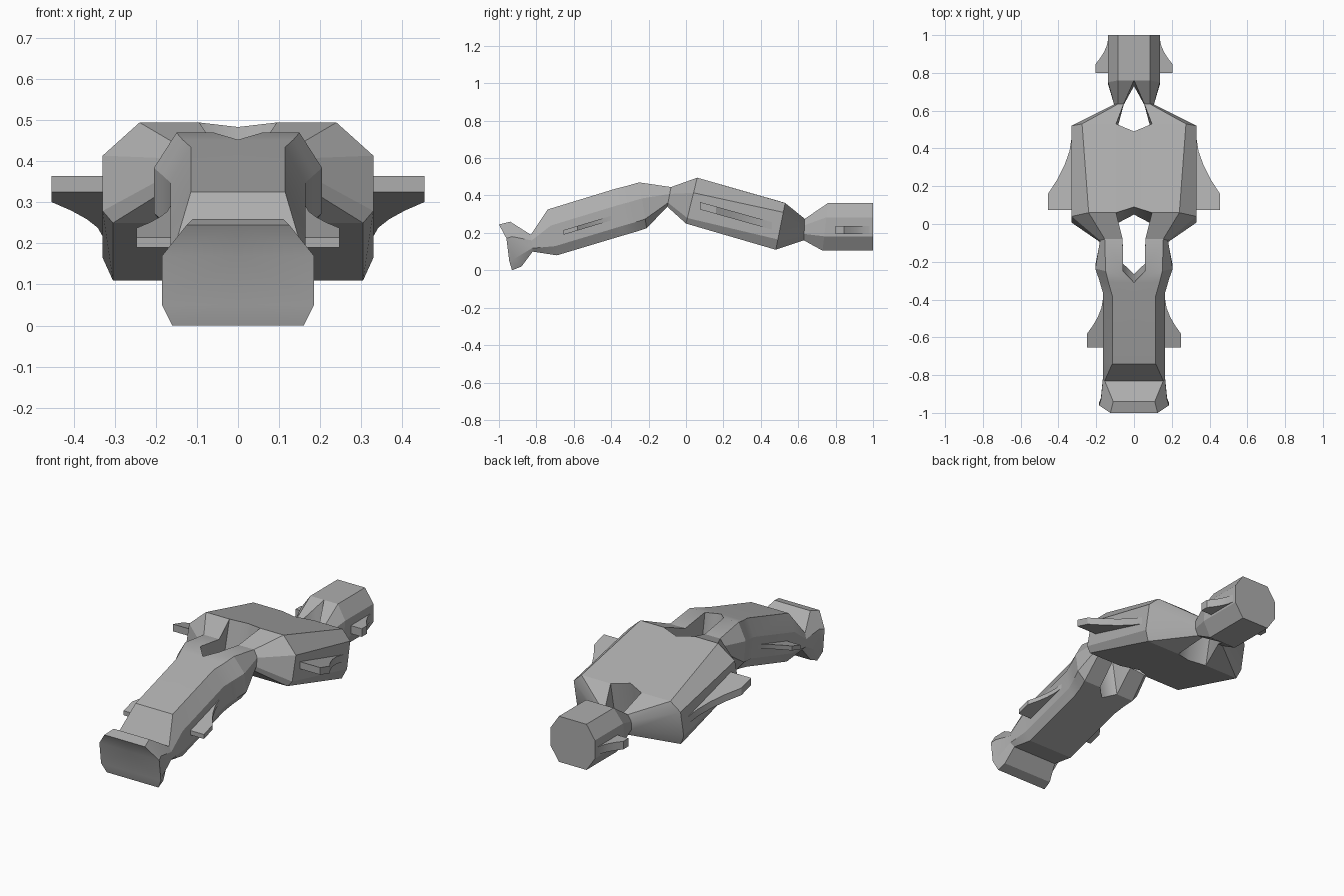
import bpy
import bmesh
from math import radians

old = bpy.data.objects.get("Cube")
if old:
    bpy.data.objects.remove(old, do_unlink=True)

# One plain grey for the whole craft
HULL_GREY = (0.42, 0.42, 0.42, 1.0)
grey = bpy.data.materials.new("hull_grey")
grey.use_nodes = True
grey.diffuse_color = HULL_GREY
grey.node_tree.nodes["Principled BSDF"].inputs["Base Color"].default_value = HULL_GREY


def finish(name, bm):
    """Turn a half-model bmesh into an object mirrored across x = 0."""
    mesh = bpy.data.meshes.new(name)
    bm.to_mesh(mesh)
    bm.free()
    mesh.materials.append(grey)
    for poly in mesh.polygons:
        poly.use_smooth = True
    mesh.set_sharp_from_angle(angle=radians(25))
    obj = bpy.data.objects.new(name, mesh)
    bpy.context.collection.objects.link(obj)
    mirror = obj.modifiers.new("mirror", 'MIRROR')
    mirror.use_axis[0] = True
    mirror.use_clip = True
    return obj


def loft(rings, closed=True, cap_start=False, cap_end=False):
    """Skin a row of rings, leaving the mirror plane open."""
    bm = bmesh.new()
    rows = [[bm.verts.new(p) for p in ring] for ring in rings]
    count = len(rows[0])
    for a, b in zip(rows, rows[1:]):
        for j in range(count if closed else count - 1):
            k = (j + 1) % count
            quad = (a[j], a[k], b[k], b[j])
            if any(v.co.x > 0.001 for v in quad):
                bm.faces.new(quad)
    if cap_start:
        bm.faces.new(rows[0][::-1])
    if cap_end:
        bm.faces.new(rows[-1])
    bm.faces.ensure_lookup_table()
    return bm


def section(top, bottom, widths, inner=0.0, upper=0.35, lower=0.2):
    """Half of a chamfered cross-section between two (y, z) points."""
    def at(x, t):
        return (x, top[0] + (bottom[0] - top[0]) * t, top[1] + (bottom[1] - top[1]) * t)
    x_top, x_side, x_bottom = widths
    return [at(inner, 0), at(x_top, 0), at(x_side, upper),
            at(x_side, 1 - lower), at(x_bottom, 1), at(inner, 1)]


# Cross-sections shared by neighbouring parts
torso_front = section((0.06, 0.495), (0.0, 0.25), (0.24, 0.33, 0.305), 0.095, 0.33, 0.12)
torso_back = section((0.53, 0.36), (0.48, 0.11), (0.275, 0.33, 0.305), 0.095, 0.2, 0.22)
engine_front = section((0.76, 0.36), (0.73, 0.105), (0.085, 0.137, 0.085), 0.0, 0.3, 0.3)
engine_back = section((1.0, 0.36), (1.0, 0.105), (0.085, 0.137, 0.085), 0.0, 0.3, 0.3)
slim = (0.115, 0.165, 0.14)

# Neck that forks into two arms reaching the torso
finish("neck_and_arms", loft([
    section((-0.83, 0.19), (-0.82, 0.10), (0.155, 0.165, 0.14)),
    section((-0.74, 0.325), (-0.69, 0.08), slim),
    section((-0.38, 0.435), (-0.33, 0.188), slim),
    section((-0.31, 0.453), (-0.265, 0.207), (0.135, 0.185, 0.15)),
    section((-0.25, 0.47), (-0.21, 0.225), (0.15, 0.205, 0.165), 0.058),
    section((-0.08, 0.445), (-0.10, 0.34), (0.155, 0.18, 0.16), 0.06),
    torso_front], cap_start=True))

# Torso sides with a long recessed slot along the lower edge
bm = loft([torso_front, torso_back])
bmesh.ops.inset_individual(bm, faces=[bm.faces[3]], thickness=0.008, depth=-0.015)
finish("torso_sides", bm)

# Torso core, notched at both ends
core_edge = [torso_front[0], torso_back[0], torso_back[5], torso_front[5]]
core_middle = [(0, 0.09, 0.484), (0, 0.49, 0.372), (0, 0.45, 0.12), (0, 0.05, 0.236)]
finish("torso_core", loft([core_edge, core_middle]))

# Inner strips closing the faces beside the core
finish("rear_prongs", loft([
    torso_back,
    section((0.635, 0.275), (0.63, 0.16), (0.085, 0.105, 0.085), 0.055, 0.3, 0.3),
    engine_front], cap_start=True))

# Engine block and its six-cell exhaust grille
finish("engine", loft([engine_front, engine_back], cap_start=True))
middle = [(0, p[1], p[2]) for p in engine_back[1:5]]
bm = loft([engine_back[1:5], middle], closed=False)
bmesh.ops.inset_individual(bm, faces=bm.faces[:], thickness=0.014, depth=-0.035)
finish("exhaust_grille", bm)

# Flared nose with a concave front plate
nose_front = [(0.125, -1.0, 0.245), (0.185, -0.96, 0.17), (0.185, -0.945, 0.05), (0.16, -0.93, 0.0)]
nose_rim = [(0.11, -0.94, 0.26), (0.175, -0.93, 0.18), (0.175, -0.92, 0.06), (0.155, -0.88, 0.02)]
nose_back = [(0.155, -0.83, 0.19), (0.165, -0.825, 0.16), (0.165, -0.82, 0.12), (0.14, -0.82, 0.10)]


def with_centre(points):
    first, last = points[0], points[-1]
    return [(0, first[1], first[2])] + points + [(0, last[1], last[2])]


finish("nose", loft([with_centre(r) for r in (nose_front, nose_rim, nose_back)]))
finish("nose_plate", loft([[(0, y, z) for x, y, z in nose_front], nose_front], closed=False))


def fin(name, root, tip, y_start, y_flat, y_end, z, thickness, slope):
    """Side fin: blunt leading edge, curved sweep back to the hull."""
    inside = root - 0.04
    plan = [(inside, y_start), (tip, y_start), (tip, y_flat)]
    for t in (0.25, 0.5, 0.75, 1.0):
        plan.append((tip + (root - tip) * (1 - (1 - t) ** 1.7), y_flat + (y_end - y_flat) * t))
    plan.append((inside, y_end))
    lower = [(x, y, z + slope * (y - y_start)) for x, y in plan]
    upper = [(x, y, h + thickness) for x, y, h in lower]
    finish(name, loft([lower, upper], cap_start=True, cap_end=True))


fin("neck_fins", 0.165, 0.248, -0.655, -0.58, -0.4, 0.19, 0.025, 0.3)
fin("torso_fins", 0.33, 0.455, 0.075, 0.16, 0.46, 0.325, 0.04, -0.28)
fin("engine_fins", 0.137, 0.205, 0.8, 0.845, 0.98, 0.193, 0.045, 0.0)
